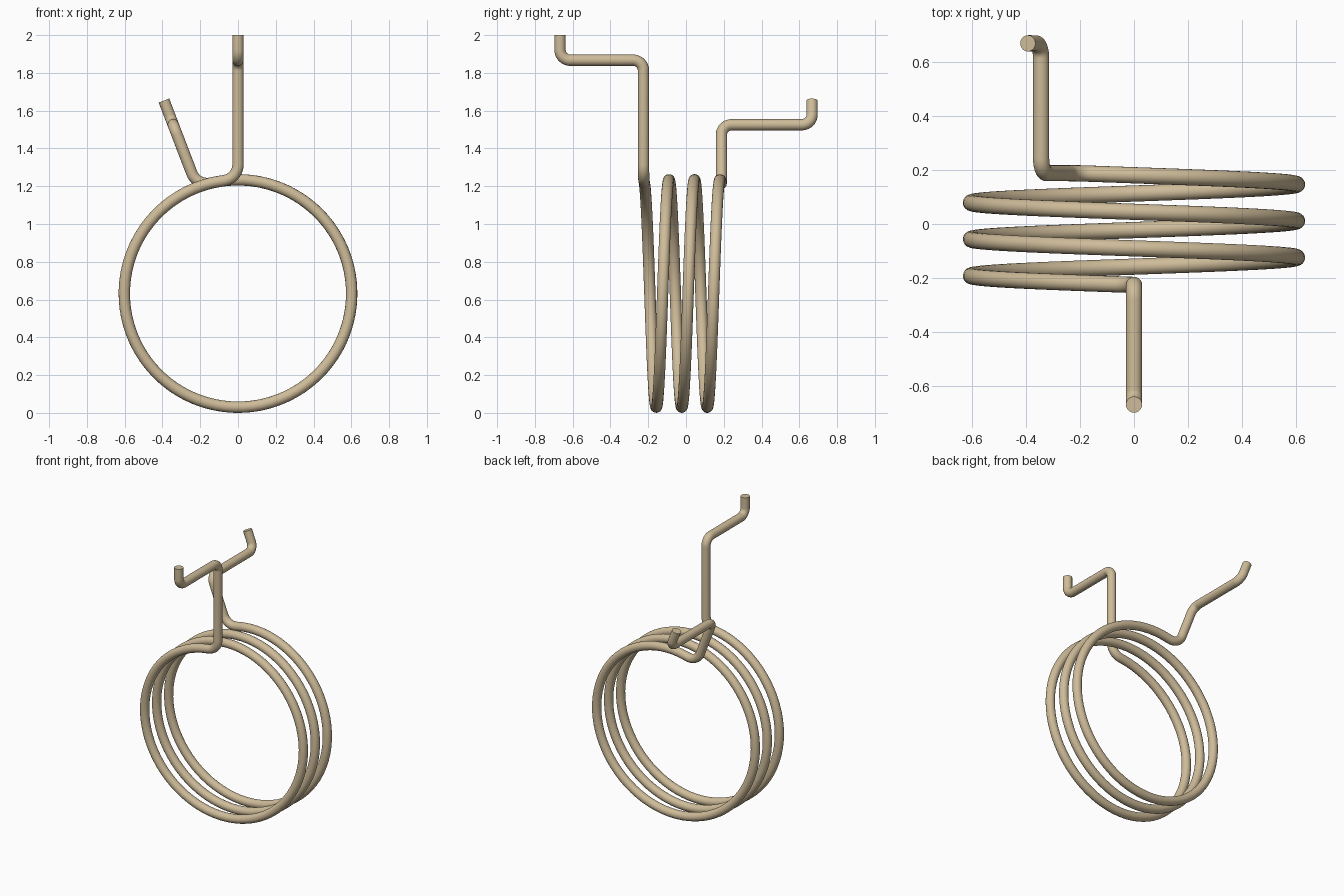
import bpy
from math import sin, cos, tan, radians, pi
from mathutils import Vector, Matrix

if "Cube" in bpy.data.objects:
    bpy.data.objects.remove(bpy.data.objects["Cube"])

R, CZ, WIRE = 0.602, 0.632, 0.03      # coil radius, coil centre height, wire radius
Y0, PITCH = -0.225, 0.135             # first turn position, advance per turn
END = 2 * pi * 3 + radians(21)        # three turns plus the angle between the legs
CUT = 0.145                           # angle of coil given over to each leg bend
BEND = R * tan(CUT)


def polar(a, r, y=None):
    """Point at angle a from the top of the coil, at radius r."""
    y = Y0 + PITCH * a / (2 * pi) if y is None else y
    return Vector((-r * sin(a), y, CZ + r * cos(a)))


def fillet(a, p, b, r, n=10):
    """Arc of radius r rounding the corner a-p-b."""
    u, v = (a - p).normalized(), (b - p).normalized()
    half = u.angle(v) / 2
    c = p + (u + v).normalized() * (r / sin(half))
    start = p + u * (r / tan(half)) - c
    axis = u.cross(v).normalized()
    sweep = pi - 2 * half
    return [c + Matrix.Rotation(-sweep * i / n, 3, axis) @ start for i in range(n + 1)]


# Coil
N = 230
coil = [polar(CUT + (END - 2 * CUT) * i / N, R) for i in range(N + 1)]

# Corner points of the two legs
rc = R / cos(CUT)
front = [polar(0, 1.368, -0.667), polar(0, 1.235, -0.667), polar(0, 1.235), polar(0, rc)]
back = [polar(END, rc), polar(END, 0.957), polar(END, 0.957, 0.667), polar(END, 1.094, 0.667)]

# Complete wire path with rounded bends
path = [front[0]]
path += fillet(front[0], front[1], front[2], 0.055)
path += fillet(front[1], front[2], front[3], 0.055)
path += fillet(front[2], front[3], coil[0], BEND * 0.99)
path += coil[1:-1]
path += fillet(coil[-1], back[0], back[1], BEND * 0.99)
path += fillet(back[0], back[1], back[2], 0.055)
path += fillet(back[1], back[2], back[3], 0.055)
path.append(back[3])

# Round wire swept along the path
curve = bpy.data.curves.new("spring_wire", 'CURVE')
curve.dimensions = '3D'
curve.bevel_depth = WIRE
curve.bevel_resolution = 8
curve.use_fill_caps = True
spline = curve.splines.new('POLY')
spline.points.add(len(path) - 1)
for point, co in zip(spline.points, path):
    point.co = (*co, 1)
spring = bpy.data.objects.new("spring_wire", curve)
bpy.context.collection.objects.link(spring)
bpy.context.view_layer.objects.active = spring
spring.select_set(True)
bpy.ops.object.convert(target='MESH')
spring = bpy.context.object

# Weld the end caps, then shade smooth with crisp wire ends
bpy.ops.object.mode_set(mode='EDIT')
bpy.ops.mesh.select_all(action='SELECT')
bpy.ops.mesh.remove_doubles(threshold=0.0002)
bpy.ops.object.mode_set(mode='OBJECT')
bpy.ops.object.shade_smooth_by_angle(angle=radians(40))

# Warm tan metal
mat = bpy.data.materials.new("tan_metal")
mat.diffuse_color = (0.62, 0.50, 0.32, 1)
mat.use_nodes = True
mat.node_tree.nodes["Principled BSDF"].inputs["Base Color"].default_value = mat.diffuse_color
spring.data.materials.clear()
spring.data.materials.append(mat)
